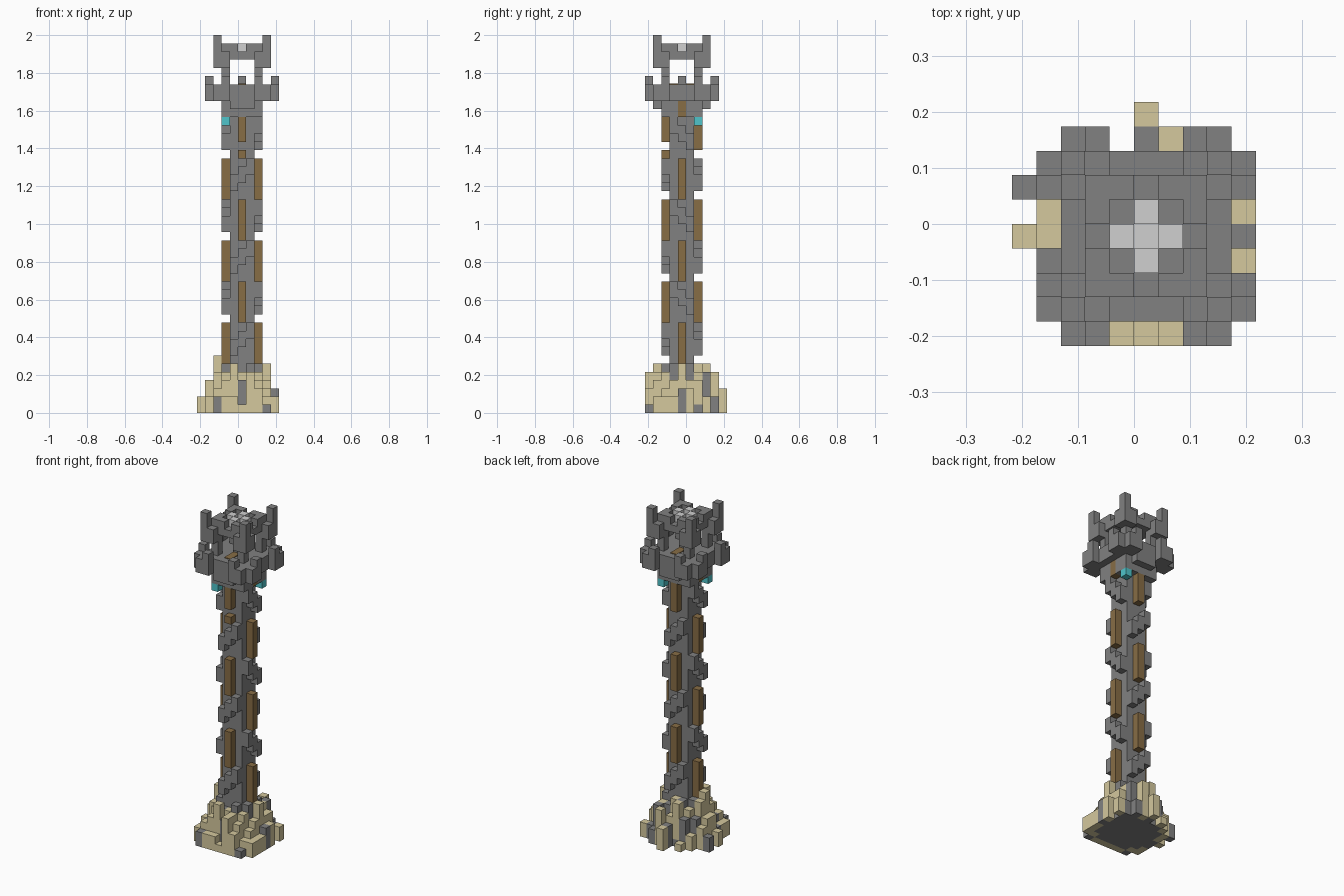
import bpy
import bmesh
from mathutils import Matrix, Vector

if "Cube" in bpy.data.objects:
    bpy.data.objects.remove(bpy.data.objects["Cube"])

U = 2 / 46                       # edge of one block
SIGNS = (-1, 1)
CORNERS = [(sx, sy) for sx in SIGNS for sy in SIGNS]


def material(name, r, g, b):
    m = bpy.data.materials.new(name)
    m.use_nodes = True
    m.diffuse_color = (r, g, b, 1)
    m.node_tree.nodes["Principled BSDF"].inputs["Base Color"].default_value = (r, g, b, 1)
    return m


STONE = material("grey stone", 0.22, 0.22, 0.22)
SAND = material("sandstone", 0.66, 0.58, 0.34)
WOOD = material("brown wood", 0.245, 0.153, 0.06)
GLOW = material("cyan glow", 0.08, 0.56, 0.6)
PALE = material("pale stone", 0.63, 0.63, 0.63)


class Part:
    """Collects block runs, counted from the tower axis, into one object."""

    def __init__(self, name, mat):
        self.name, self.mat, self.bm = name, mat, bmesh.new()

    def box(self, x, y, z0, z1, nx=1, ny=1):
        # centred on cell (x, y), nx by ny cells wide, from z0 up to z1
        size = Vector((nx, ny, z1 - z0)) * U
        mid = Vector((x + 0.5, y - 0.5, (z0 + z1) / 2)) * U
        bmesh.ops.create_cube(self.bm, size=1,
                              matrix=Matrix.Translation(mid) @ Matrix.Diagonal(size).to_4x4())

    def done(self):
        mesh = bpy.data.meshes.new(self.name)
        self.bm.to_mesh(mesh)
        self.bm.free()
        mesh.materials.append(self.mat)
        bpy.context.collection.objects.link(bpy.data.objects.new(self.name, mesh))


# Rocky base: a plan from back to front; letter = height, capitals are grey
PLAN = """
.....c....
...a.CeB..
..bDfdcEBb
BcDeFfEed.
.dfF...Fdc
bdgF...FfC
.BeF...Fdb
.bCeEeFecb
.bcdfDedbb
..BbbaecA.
""".split()
sand = Part("sand_base", SAND)
rock = Part("rock_base", STONE)
for row, line in enumerate(PLAN):
    for col, ch in enumerate(line):
        if ch == ".":
            continue
        x, y = col - 5, 5 - row
        top = ord(ch.lower()) - ord("a") + 1
        if ch.isupper():
            rock.box(x, y, 0, top)
        elif x * x + y * y < 17 and top > 1:
            rock.box(x, y, 0, 1)
            sand.box(x, y, 1, top)
        else:
            sand.box(x, y, 0, top)
sand.done()
rock.done()

# Shaft core
core = Part("shaft_core", STONE)
core.box(0, 0, 0, 38, 3, 3)
core.done()

# Timber strips alternate between side and front faces, stair stones between them
wood = Part("timber_strips", WOOD)
steps = Part("stair_stones", STONE)
for s in SIGNS:
    for z in (6, 16, 26):
        wood.box(2 * s, 0, z, z + 5)
    for z in (11, 21):
        wood.box(0, 2 * s, z, z + 5)
    wood.box(2 * s, 0, 36, 38)
    for rise, side in enumerate((s, 0, -s)):
        for z in (12, 22, 32):
            steps.box(2 * s, side, z + rise, z + rise + 2)
        for z in (7, 17, 27):
            steps.box(side, 2 * s, z + rise, z + rise + 2)
wood.box(0, -2, 31, 32)
wood.box(0, -2, 33, 36)
wood.box(0, 2, 32, 36)
wood.done()
steps.done()

# Corbels below the balcony
corbel = Part("corbels", STONE)
for s in SIGNS:
    corbel.box(0, 2 * s, 36, 38, 5, 1)
    corbel.box(0, 3 * s, 37, 38, 3, 1)
    for t in SIGNS:
        corbel.box(2 * s, t, 36, 38)
corbel.done()

# Hanging lanterns on two opposite corners
lantern = Part("lanterns", GLOW)
for s in SIGNS:
    lantern.box(2 * s, 2 * s, 35, 36)
lantern.done()

# Balcony floor with a central block and merlons beside low corner prongs
balcony = Part("balcony", STONE)
balcony.box(0, 0, 38, 40, 7, 7)
balcony.box(0, 0, 40, 41)
for sx, sy in CORNERS:
    balcony.box(4 * sx, 2 * sy, 38, 41)
    balcony.box(2 * sx, 4 * sy, 38, 41)
    balcony.box(4 * sx, 3 * sy, 38, 40)
    balcony.box(3 * sx, 4 * sy, 38, 40)
balcony.done()

# Thin wooden boards on the balcony floor
boards = Part("floor_boards", WOOD)
for s in SIGNS:
    boards.box(0, 1.5 * s, 40, 40.1, 1, 2)
boards.done()

# Crown: four posts, a roof slab, parapet and corner finials
crown = Part("crown", STONE)
crown.box(0, 0, 43, 44, 5, 5)
for sx, sy in CORNERS:
    crown.box(2 * sx, 2 * sy, 40, 43)
    crown.box(2 * sx, 2 * sy, 44, 45)
    crown.box(sx, 2 * sy, 44, 45)
    crown.box(2 * sx, sy, 44, 45)
    crown.box(3 * sx, 2 * sy, 42, 44)
    crown.box(2 * sx, 3 * sy, 42, 44)
    crown.box(3 * sx, 3 * sy, 42, 46)
crown.done()

# Pale cross on the roof: four raised arms around a sunken middle
cross = Part("roof_cross", PALE)
cross.box(0, 0, 44, 44.1)
for s in SIGNS:
    cross.box(s, 0, 44, 45)
    cross.box(0, s, 44, 45)
cross.done()
